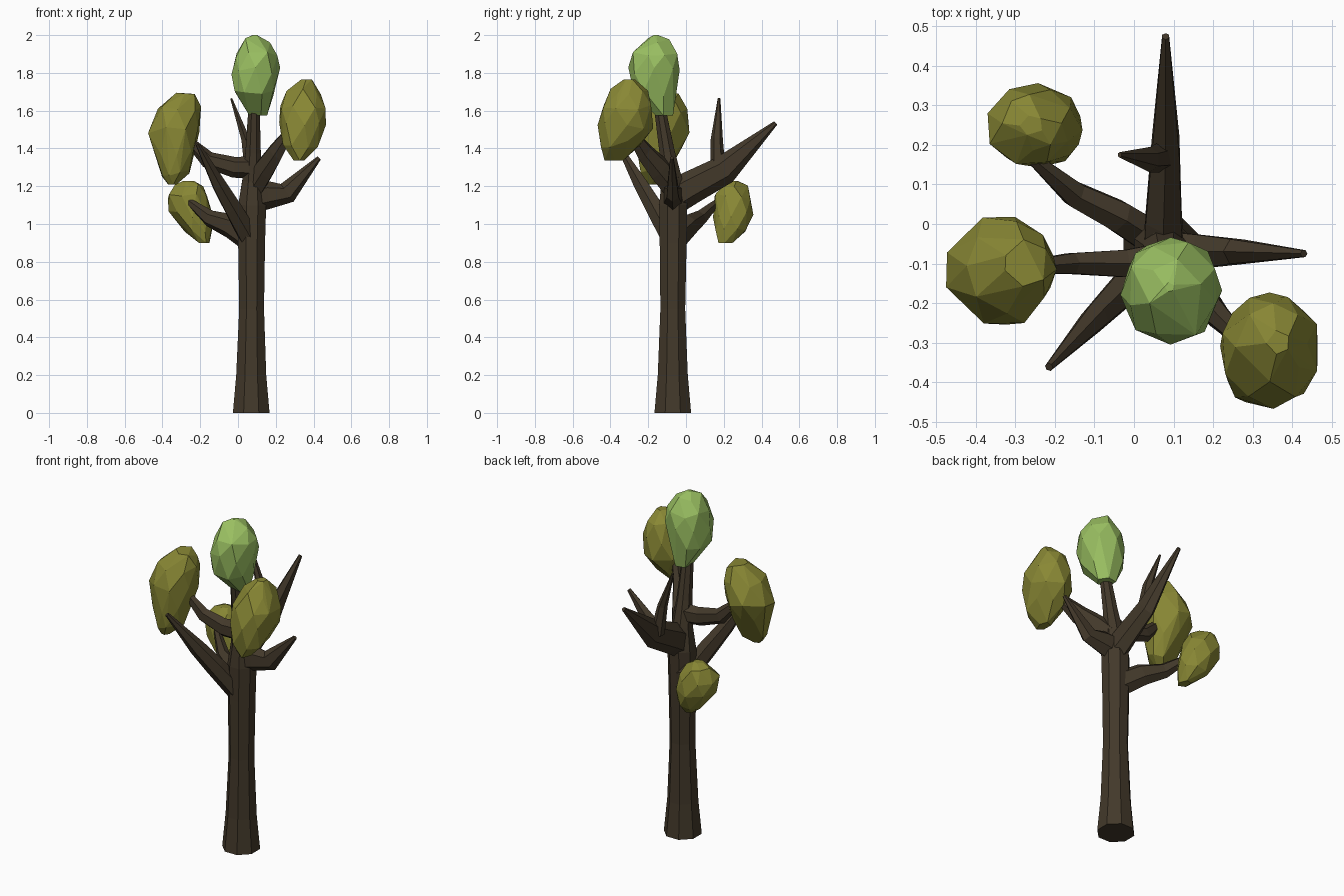
import bpy, bmesh, math, random
from mathutils import Vector

random.seed(4)


def material(name, rgb):
    m = bpy.data.materials.new(name)
    m.diffuse_color = (*rgb, 1)
    return m


BARK = material("bark", (0.055, 0.04, 0.023))
OLIVE = material("olive_leaf", (0.25, 0.245, 0.035))
GREEN = material("green_leaf", (0.32, 0.52, 0.12))


def finish(bm, name, mat):
    bmesh.ops.recalc_face_normals(bm, faces=bm.faces)
    me = bpy.data.meshes.new(name)
    bm.to_mesh(me)
    bm.free()
    me.materials.append(mat)
    ob = bpy.data.objects.new(name, me)
    bpy.context.collection.objects.link(ob)


def limb(name, path, sides=6):
    """Tapered faceted tube; each path point is x, y, z, half width, half height."""
    bm = bmesh.new()
    pts = [Vector(p[:3]) for p in path]
    rings = []
    for i, p in enumerate(path):
        t = (pts[min(i + 1, len(pts) - 1)] - pts[max(i - 1, 0)]).normalized()
        ref = Vector((0, 1, 0)) if abs(t.z) > 0.9 else Vector((0, 0, 1))
        if i == 0 and p[2] == 0:
            t = Vector((0, 0, 1))
        u = t.cross(ref).normalized()
        v = u.cross(t)
        ring = []
        for k in range(sides):
            a = 2 * math.pi * (k + 0.5) / sides
            ring.append(bm.verts.new(pts[i] + u * math.cos(a) * p[3] + v * math.sin(a) * p[4]))
        rings.append(ring)
    for a, b in zip(rings, rings[1:]):
        for k in range(sides):
            n = (k + 1) % sides
            bm.faces.new((a[k], a[n], b[n], b[k]))
    bm.faces.new(rings[0][::-1])
    bm.faces.new(rings[-1])
    finish(bm, name, BARK)


def foliage(name, rings, mat):
    """Faceted clump: hull of jittered rings given as z, x, y, x radius, y radius."""
    bm = bmesh.new()
    for i, (z, x, y, rx, ry) in enumerate(rings):
        n = 5 if min(rx, ry) < 0.07 else 8
        for k in range(n):
            a = 2 * math.pi * (k + 0.5 * (i % 2) + random.uniform(-0.15, 0.15)) / n
            s = random.uniform(0.98, 1.05)
            dz = random.uniform(-0.02, 0.02) if 0 < i < len(rings) - 1 else 0
            bm.verts.new((x + rx * s * math.cos(a), y + ry * s * math.sin(a), z + dz))
    hull = bmesh.ops.convex_hull(bm, input=bm.verts)
    loose = [v for v in bm.verts if not v.link_faces]
    bmesh.ops.delete(bm, geom=loose, context='VERTS')
    bmesh.ops.dissolve_limit(bm, angle_limit=math.radians(9), verts=bm.verts, edges=bm.edges)
    finish(bm, name, mat)


# trunk, running up into the top clump
limb("trunk", [(x, y, z, r, r) for x, y, z, r in (
    (.07, -.07, 0, .105), (.07, -.07, .2, .086), (.072, -.07, .55, .071),
    (.072, -.068, .9, .077), (.075, -.068, 1.1, .08), (.078, -.075, 1.23, .06),
    (.08, -.1, 1.38, .044), (.085, -.14, 1.62, .032))], 8)

# branches
limb("front_left_branch", [(.06, -.08, .93, .055, .06), (-.03, -.17, 1.09, .045, .055),
                           (-.1, -.24, 1.21, .036, .045), (-.215, -.362, 1.425, .011, .012)])
limb("right_branch", [(.07, -.07, 1.14, .06, .085), (.16, -.07, 1.155, .05, .075),
                      (.26, -.07, 1.165, .036, .058), (.43, -.075, 1.35, .01, .012)])
limb("back_left_branch", [(.07, -.05, .92, .05, .075), (-.04, .02, .99, .045, .065),
                          (-.15, .075, 1.03, .036, .045), (-.255, .165, 1.115, .018, .02)])
limb("left_branch", [(.08, -.09, 1.3, .05, .06), (-.02, -.1, 1.3, .04, .055),
                     (-.16, -.1, 1.34, .03, .045), (-.28, -.11, 1.46, .018, .02)])
limb("front_right_branch", [(.08, -.06, 1.19, .05, .07), (.14, -.14, 1.29, .046, .07),
                            (.2, -.22, 1.38, .036, .055), (.3, -.32, 1.53, .018, .02)])
limb("back_branch", [(.075, -.08, 1.13, .06, .09), (.075, .02, 1.19, .052, .088),
                     (.08, .2, 1.285, .04, .078), (.08, .475, 1.535, .01, .012)])
limb("back_twig", [(.07, .17, 1.28, .04, .04), (.04, .163, 1.45, .026, .032),
                   (-.036, .175, 1.665, .006, .007)])

# leaf clumps
foliage("top_foliage", [(1.575, .1, -.115, .055, .05), (1.69, .085, -.165, .11, .12),
                        (1.81, .093, -.17, .13, .135), (1.9, .1, -.165, .115, .125),
                        (1.965, .1, -.165, .068, .075), (2, .09, -.16, .012, .012)], GREEN)
foliage("left_foliage", [(1.21, -.35, -.18, .025, .03), (1.27, -.33, -.17, .075, .07),
                         (1.38, -.335, -.14, .105, .11), (1.5, -.34, -.12, .135, .14),
                         (1.61, -.31, -.11, .11, .115), (1.675, -.27, -.1, .055, .06),
                         (1.695, -.31, -.1, .02, .03)], OLIVE)
foliage("right_foliage", [(1.335, .32, -.38, .03, .05), (1.42, .33, -.35, .1, .11),
                          (1.52, .34, -.325, .125, .145), (1.62, .345, -.315, .125, .135),
                          (1.7, .35, -.3, .09, .095), (1.765, .365, -.3, .03, .03)], OLIVE)
foliage("back_left_foliage", [(.9, -.18, .21, .03, .04), (.96, -.21, .235, .078, .085),
                              (1.05, -.25, .25, .115, .105), (1.14, -.265, .25, .108, .1),
                              (1.195, -.26, .255, .075, .07), (1.228, -.26, .25, .03, .025)], OLIVE)
